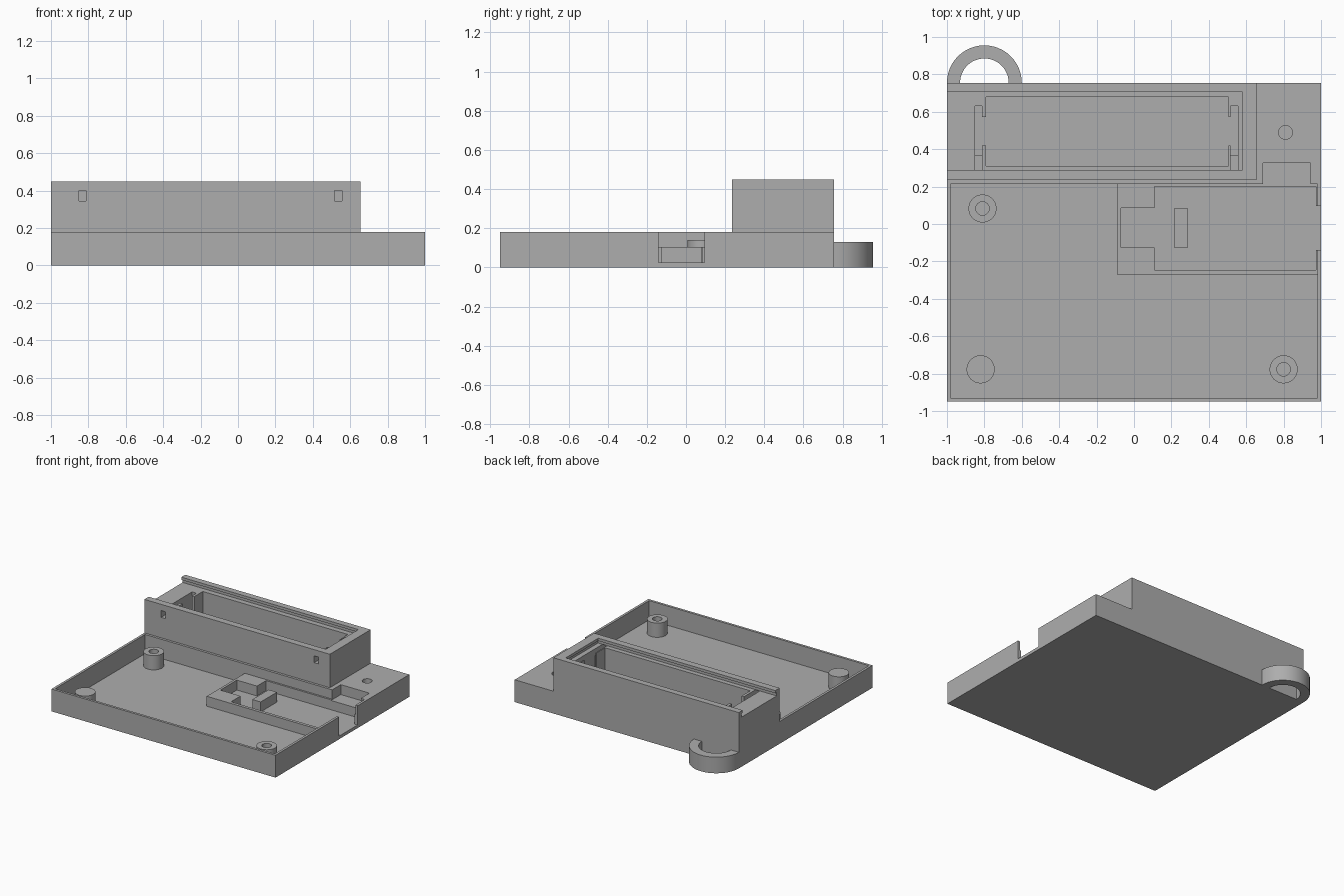
import bpy
import math
import bmesh

if "Cube" in bpy.data.objects:
    bpy.data.objects.remove(bpy.data.objects["Cube"], do_unlink=True)

grey = bpy.data.materials.new("plain grey")
grey.use_nodes = True
colour = (0.42, 0.42, 0.42, 1)
grey.diffuse_color = colour
grey.node_tree.nodes["Principled BSDF"].inputs["Base Color"].default_value = colour


def finish(name, bm):
    bmesh.ops.recalc_face_normals(bm, faces=bm.faces)
    mesh = bpy.data.meshes.new(name)
    bm.to_mesh(mesh)
    bm.free()
    mesh.materials.append(grey)
    ob = bpy.data.objects.new(name, mesh)
    bpy.context.collection.objects.link(ob)
    return ob


def box(name, x, y, z):
    bm = bmesh.new()
    bmesh.ops.create_cube(bm, size=1)
    for v in bm.verts:
        v.co = [lo + (c + 0.5) * (hi - lo) for c, (lo, hi) in zip(v.co, (x, y, z))]
    return finish(name, bm)


def cylinder(name, x, y, radius, z):
    bm = bmesh.new()
    bmesh.ops.create_cone(bm, cap_ends=True, segments=48, radius1=radius,
                          radius2=radius, depth=z[1] - z[0])
    bmesh.ops.translate(bm, vec=(x, y, sum(z) / 2), verts=bm.verts)
    return finish(name, bm)


def combine(target, tools, operation="DIFFERENCE"):
    bpy.context.view_layer.objects.active = target
    for tool in tools:
        tool.hide_render = True
        mod = target.modifiers.new("cut", "BOOLEAN")
        mod.operation = operation
        mod.solver = "EXACT"
        mod.object = tool
        bpy.ops.object.modifier_apply(modifier=mod.name)
        bpy.data.objects.remove(tool, do_unlink=True)


def smooth(ob):
    bpy.ops.object.select_all(action="DESELECT")
    ob.select_set(True)
    bpy.context.view_layer.objects.active = ob
    bpy.ops.object.shade_smooth_by_angle(angle=math.radians(30))


FLOOR = 0.025
TOP = 0.18
LEDGE = 0.4
BACK = 0.755


def port_gap():
    return box("gap_cutter", (0.95, 1.1), (-0.14, 0.095), (FLOOR, 1))


def plug_notch():
    return box("notch_cutter", (0.69, 0.945), (0.19, 0.325), (0.1, 1))


# Case: shallow tray with the taller battery housing along the back
case = box("case", (-1, 1), (-0.95, BACK), (0, TOP))
combine(case, [box("housing", (-1, 0.655), (0.235, BACK), (0.1, 0.45))], "UNION")
combine(case, [
    box("tray_cutter", (-0.98, 0.98), (-0.93, 0.215), (FLOOR, 1)),
    port_gap(),
    plug_notch(),
    cylinder("screw_cutter", 0.81, 0.49, 0.037, (0.03, 1)),
    # sliding lid opening and its undercut groove
    box("lid_cutter", (-1.1, 0.58), (0.29, 0.705), (LEDGE, 1)),
    box("groove_cutter", (-1.1, 0.595), (0.272, 0.723), (LEDGE, 0.428)),
    box("battery_cutter", (-0.79, 0.505), (0.31, 0.68), (0.03, 0.42)),
])

# Battery contact slots, their openings and the wire holes in the front wall
for x0, x1, side in ((-0.85, -0.812, 1), (0.515, 0.555, -1)):
    mid = (x0 + x1) / 2
    opening = sorted((mid, mid + side * 0.06))
    combine(case, [
        box("slot_cutter", (x0, x1), (0.365, 0.63), (0.03, 0.42)),
        box("opening_cutter", opening, (0.42, 0.573), (0.03, 0.42)),
        box("wire_cutter", (x0, x1), (0.2, 0.4), (0.345, LEDGE)),
    ])
smooth(case)

# Circuit board holder on the tray floor
holder = box("board_holder", (-0.09, 0.985), (-0.27, 0.22), (0.01, 0.105))
combine(holder, [
    box("board_cutter", (0.11, 0.972), (-0.245, 0.2), (-1, 1)),
    box("narrow_cutter", (-0.07, 0.2), (-0.125, 0.085), (-1, 1)),
    port_gap(),
    plug_notch(),
])
box("board_stop", (0.215, 0.29), (-0.125, 0.083), (0.01, 0.105))

# Standing posts, two of them drilled
for name, x, y, drilled in (("back_post", -0.81, 0.083, True),
                            ("front_post", 0.8, -0.777, True),
                            ("plain_post", -0.82, -0.777, False)):
    post = cylinder(name, x, y, 0.075, (0.01, 0.14))
    if drilled:
        combine(post, [cylinder("drill", x, y, 0.036, (FLOOR, 1))])
    smooth(post)

# Half-ring strap loop behind the case
loop = cylinder("strap_loop", -0.8, BACK, 0.2, (0, 0.13))
combine(loop, [
    cylinder("loop_cutter", -0.8, BACK, 0.13, (-1, 1)),
    box("half_cutter", (-2, 0), (0, BACK), (-1, 1)),
])
smooth(loop)
